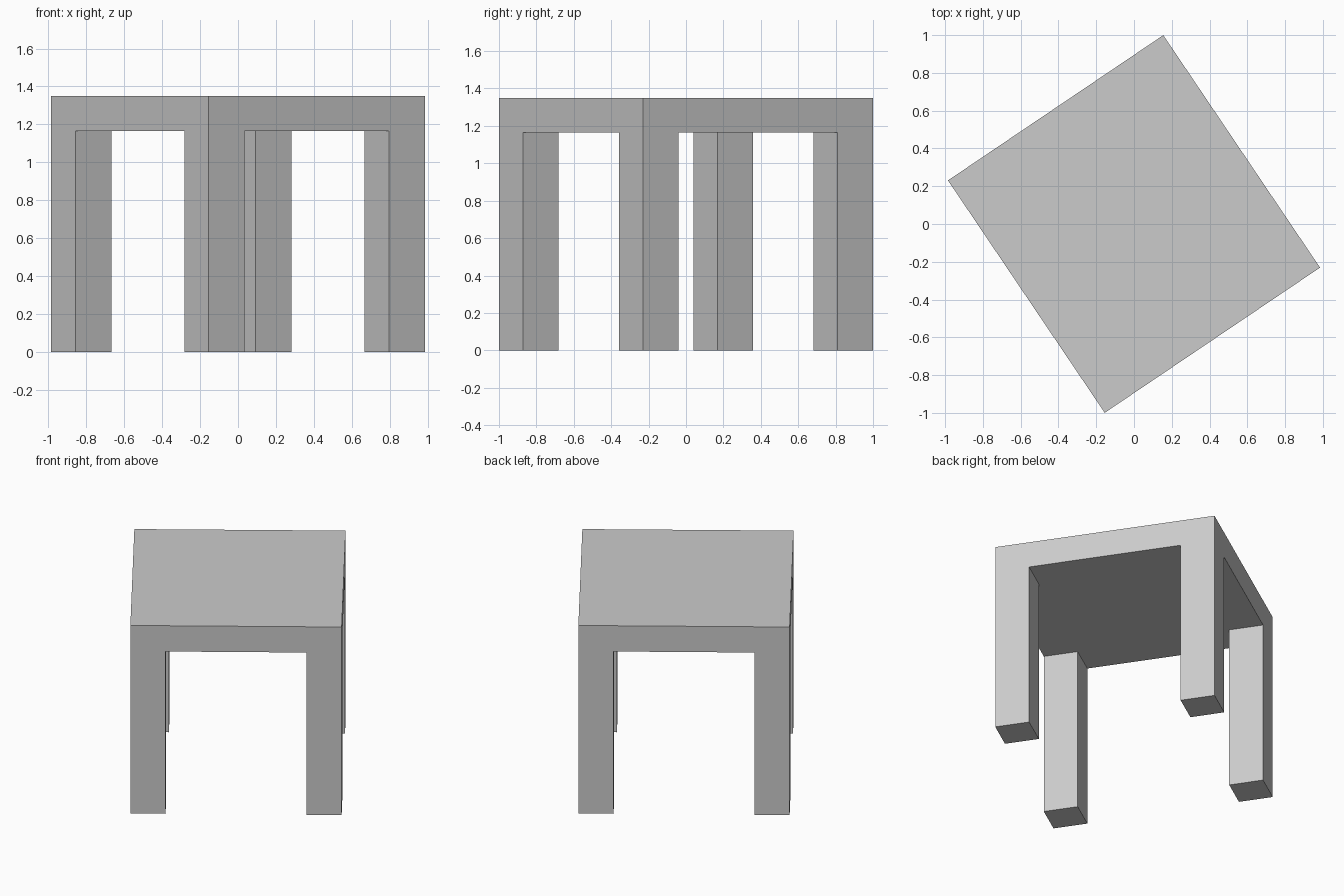
import bpy
from math import radians
from mathutils import Matrix

if "Cube" in bpy.data.objects:
    bpy.data.objects.remove(bpy.data.objects["Cube"])

WIDTH, DEPTH, HEIGHT = 1.375, 1.484, 1.35
UNDERSIDE = 1.165
LEG = 0.229
TURN = Matrix.Rotation(radians(34), 4, 'Z')


def box(name, x, y, z0, z1, sx, sy):
    bpy.ops.mesh.primitive_cube_add(size=1)
    ob = bpy.context.object
    ob.name = name
    # size and place the box, then turn it with the whole table
    ob.data.transform(TURN
                      @ Matrix.Translation((x, y, (z0 + z1) / 2))
                      @ Matrix.Diagonal((sx, sy, z1 - z0, 1)))
    return ob


# thick table top
box("table_top", 0, 0, UNDERSIDE, HEIGHT, WIDTH, DEPTH)

# four square legs flush with the corners
for side, sx in (("left", -1), ("right", 1)):
    for end, sy in (("front", -1), ("back", 1)):
        box(f"{end}_{side}_leg", sx * (WIDTH - LEG) / 2, sy * (DEPTH - LEG) / 2,
            0, UNDERSIDE, LEG, LEG)
